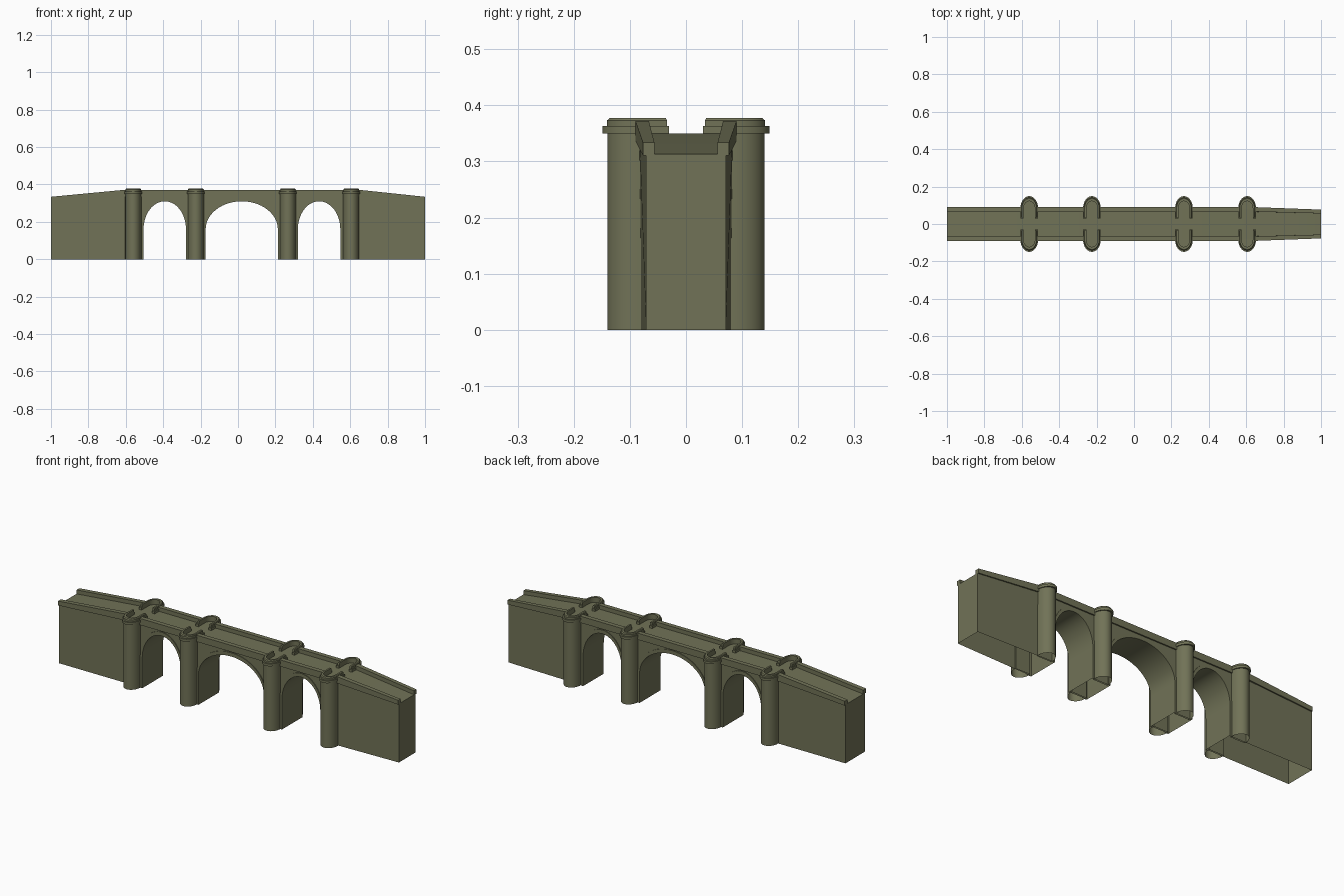
import bpy, bmesh
from math import sin, cos, pi

if "Cube" in bpy.data.objects:
    bpy.data.objects.remove(bpy.data.objects["Cube"])

stone = bpy.data.materials.new("olive_stone")
stone.diffuse_color = (0.165, 0.17, 0.095, 1)
stone.use_nodes = True
stone.node_tree.nodes["Principled BSDF"].inputs["Base Color"].default_value = stone.diffuse_color

PIERS = [-0.56, -0.225, 0.267, 0.605]
ARCHES = [(-0.505, -0.278), (-0.173, 0.213), (0.32, 0.547)]
SPRING, CROWN = 0.16, 0.31


def lerp_profile(x, end, mid):
    """Height that is level in the middle and slopes down at both approaches."""
    if x < -0.61:
        return mid + (end - mid) * (-0.61 - x) / 0.39
    if x > 0.65:
        return mid + (end - mid) * (x - 0.65) / 0.35
    return mid


def taper(x, y):
    return y * (1 - 0.145 * max(0, (x - 0.65) / 0.35))


def make(name, build, smooth=False):
    bm = bmesh.new()
    build(bm)
    bmesh.ops.recalc_face_normals(bm, faces=bm.faces)
    # undersides standing on the ground are open
    ground = [f for f in bm.faces if all(v.co.z < 1e-5 for v in f.verts)]
    bmesh.ops.delete(bm, geom=ground, context='FACES_ONLY')
    me = bpy.data.meshes.new(name)
    bm.to_mesh(me)
    bm.free()
    me.materials.append(stone)
    ob = bpy.data.objects.new(name, me)
    bpy.context.collection.objects.link(ob)
    if smooth:
        bpy.context.view_layer.objects.active = ob
        ob.select_set(True)
        bpy.ops.object.shade_smooth_by_angle(angle=0.6)
        ob.select_set(False)
    return ob


def bridge(bm, lower, upper):
    """Closed solid between two matching loops of points."""
    a = [bm.verts.new(p) for p in lower]
    b = [bm.verts.new(p) for p in upper]
    bm.faces.new(a)
    bm.faces.new(b)
    n = len(a)
    for i in range(n):
        bm.faces.new((a[i], a[(i + 1) % n], b[(i + 1) % n], b[i]))


def extrude_y(bm, outline, y0, y1):
    bridge(bm, [(x, taper(x, y0), z) for x, z in outline],
           [(x, taper(x, y1), z) for x, z in outline])


def arch_curve(x0, x1, crown, n=28):
    c, r = (x0 + x1) / 2, (x1 - x0) / 2
    pts = [(c - r * cos(pi * i / n), SPRING + (crown - SPRING) * sin(pi * i / n))
           for i in range(n + 1)]
    return [(x0, 0)] + pts + [(x1, 0)]


# main body with deck and three arched openings
def body(bm):
    outline = [(-1, 0)]
    for x0, x1 in ARCHES:
        outline += arch_curve(x0, x1, CROWN)
    outline += [(1, 0)] + [(x, lerp_profile(x, 0.313, 0.35)) for x in (1, 0.65, -0.61, -1)]
    extrude_y(bm, outline, -0.083, 0.083)


make("bridge_body", body, True)


# raised bands around the arches
def arch_bands(bm):
    for x0, x1 in ARCHES:
        outline = arch_curve(x0, x1, CROWN) + arch_curve(x0 - 0.012, x1 + 0.012, 0.33)[::-1]
        for s in (-1, 1):
            extrude_y(bm, outline, s * 0.082, s * 0.087)


make("arch_bands", arch_bands, True)


# parapets, interrupted at every refuge
def parapets(bm):
    stops = [-1] + [p + d for p in PIERS for d in (-0.033, 0.033)] + [1]
    for a, b in zip(stops[::2], stops[1::2]):
        xs = [a] + [k for k in (-0.61, 0.65) if a < k < b] + [b]
        outline = [(x, lerp_profile(x, 0.311, 0.336)) for x in xs]
        outline += [(x, lerp_profile(x, 0.334, 0.371)) for x in xs[::-1]]
        for s in (-1, 1):
            extrude_y(bm, outline, s * 0.066, s * 0.09)


make("parapets", parapets)


def rounded(px, s, half, y_in, y_c, y_out, n=20):
    """Plan outline: straight sides ending in a half ellipse."""
    arc = [(px + half * cos(pi * i / n), s * (y_c + (y_out - y_c) * sin(pi * i / n)))
           for i in range(n + 1)]
    return [(px + half, s * y_in)] + arc + [(px - half, s * y_in)]


def at(pts, z):
    return [(x, y, z) for x, y in pts]


# rounded pier shafts, whose tops form the refuge floors
def shafts(bm):
    for px in PIERS:
        for s in (-1, 1):
            pts = rounded(px, s, 0.043, 0.075, 0.085, 0.14)
            bridge(bm, at(pts, 0), at(pts, 0.35))


make("pier_shafts", shafts, True)


# horseshoe refuge walls: broad moulding with a chamfered coping
def refuge_walls(bm):
    for px in PIERS:
        for s in (-1, 1):
            def ring(out, y_in, y_out):
                return (rounded(px, s, out, y_in, 0.085, y_out)
                        + rounded(px, s, 0.03, y_in, 0.085, 0.122)[::-1])
            low = ring(0.047, 0.03, 0.149)
            mid = ring(0.042, 0.034, 0.141)
            top = ring(0.039, 0.036, 0.136)
            bridge(bm, at(low, 0.35), at(low, 0.363))
            bridge(bm, at(mid, 0.363), at(mid, 0.373))
            bridge(bm, at(mid, 0.373), at(top, 0.377))


make("refuge_walls", refuge_walls, True)
